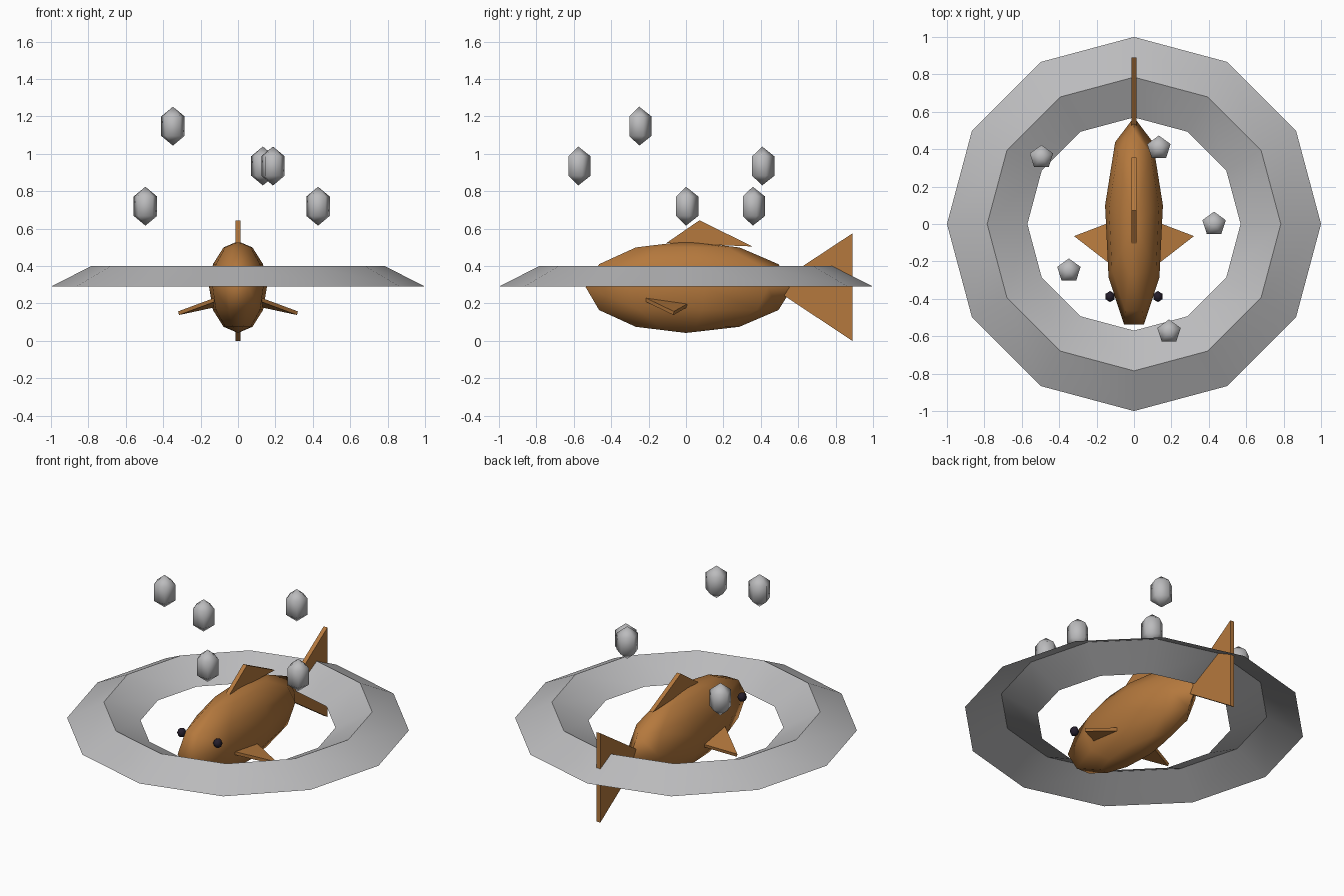
import bpy, bmesh, math
from mathutils import Vector

if "Cube" in bpy.data.objects:
    bpy.data.objects.remove(bpy.data.objects["Cube"])


def material(name, rgb):
    m = bpy.data.materials.new(name)
    m.diffuse_color = (*rgb, 1)
    m.use_nodes = True
    m.node_tree.nodes["Principled BSDF"].inputs["Base Color"].default_value = m.diffuse_color
    return m


ORANGE = material("fish_orange", (0.46, 0.19, 0.047))
GREY = material("water_grey", (0.50, 0.50, 0.51))
DARK = material("eye_dark", (0.018, 0.013, 0.025))


def finish(name, bm, mat, smooth_angle=None):
    me = bpy.data.meshes.new(name)
    bm.to_mesh(me)
    bm.free()
    me.materials.append(mat)
    ob = bpy.data.objects.new(name, me)
    bpy.context.collection.objects.link(ob)
    if smooth_angle:
        me.shade_smooth()
        me.set_sharp_from_angle(angle=math.radians(smooth_angle))
    return ob


def lathe(name, profile, sides, loc, mat, angle, scale=(1, 1, 1), closed=True):
    """Revolve (radius, height) points about z, first corner towards +y."""
    bm = bmesh.new()
    rings = []
    for r, h in profile:
        ring = []
        for i in range(sides):
            a = 2 * math.pi * i / sides
            ring.append(bm.verts.new((loc[0] + r * math.sin(a) * scale[0],
                                      loc[1] + r * math.cos(a) * scale[1],
                                      loc[2] + h * scale[2])))
        rings.append(ring)
    for lo, hi in zip(rings, rings[1:]):
        for i in range(sides):
            j = (i + 1) % sides
            bm.faces.new((lo[i], lo[j], hi[j], hi[i]))
    bmesh.ops.remove_doubles(bm, verts=bm.verts, dist=1e-5)
    bmesh.ops.recalc_face_normals(bm, faces=bm.faces)
    bm.normal_update()
    if not closed and sum(f.normal.z for f in bm.faces) < 0:
        bmesh.ops.reverse_faces(bm, faces=bm.faces)
    return finish(name, bm, mat, angle)


def ball_profile(rings):
    return [(math.sin(math.pi * k / rings), -math.cos(math.pi * k / rings))
            for k in range(rings + 1)]


def plate(name, corners, thickness, mat):
    """Triangular fin, thickened equally to both sides."""
    a, b, c = map(Vector, corners)
    off = (b - a).cross(c - a).normalized() * thickness / 2
    bm = bmesh.new()
    top = [bm.verts.new(p + off) for p in (a, b, c)]
    low = [bm.verts.new(p - off) for p in (a, b, c)]
    bm.faces.new(top)
    bm.faces.new(low[::-1])
    for i in range(3):
        j = (i + 1) % 3
        bm.faces.new((top[j], top[i], low[i], low[j]))
    bmesh.ops.recalc_face_normals(bm, faces=bm.faces)
    return finish(name, bm, mat)


# Splash ring: open ridge-shaped band
lathe("splash_ring", [(1.0, 0.29), (0.785, 0.40), (0.57, 0.29)], 12,
      (0, 0, 0), GREY, 30, closed=False)

# Fish body
lathe("body", ball_profile(6), 9, (0, 0, 0.2875), ORANGE, 80,
      (0.157, 0.571, 0.245))

# Upright fins
plate("tail_fin", [(0, 0.455, 0.288), (0, 0.89, 0.575), (0, 0.89, 0.0)], 0.027, ORANGE)
plate("dorsal_fin", [(0, -0.105, 0.523), (0, 0.355, 0.505), (0, 0.072, 0.645)], 0.027, ORANGE)

# Paired side fins and eyes
for side, s in (("left", -1), ("right", 1)):
    plate(side + "_side_fin", [(s * 0.10, -0.235, 0.229), (s * 0.10, 0.017, 0.195),
                               (s * 0.318, -0.066, 0.148)], 0.02, ORANGE)
    lathe(side + "_eye", ball_profile(4), 6, (s * 0.128, -0.388, 0.35), DARK, 80,
          (0.027, 0.03, 0.03))

# Water drops
drops = [(-0.495, 0.357, 0.72), (0.133, 0.407, 0.935), (0.428, 0.0, 0.72),
         (-0.348, -0.25, 1.148), (0.187, -0.576, 0.935)]
for i, p in enumerate(drops):
    lathe("water_drop_%d" % (i + 1), ball_profile(3), 5, p, GREY, 100,
          (0.076, 0.076, 0.104))
